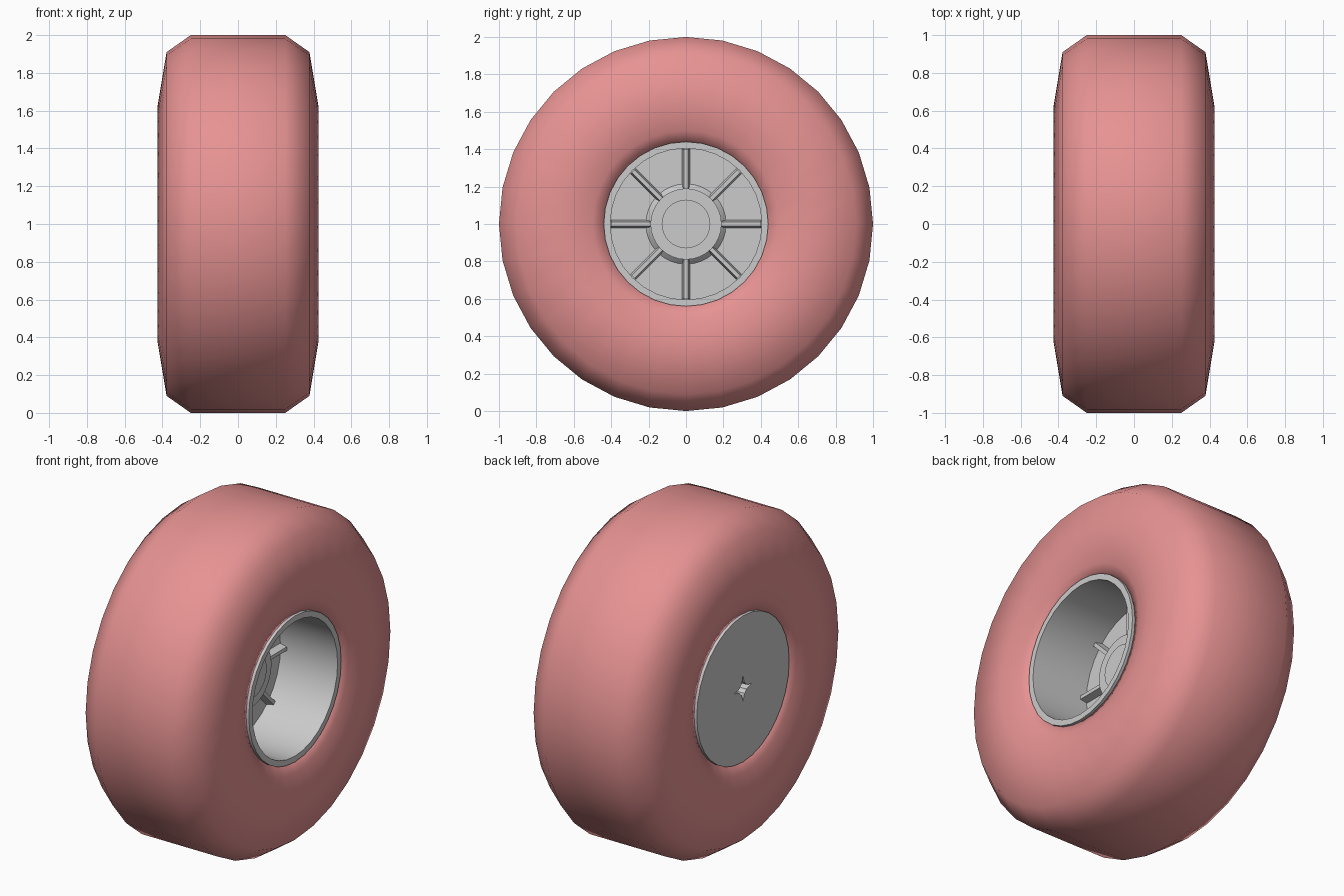
import bpy, bmesh
from math import sin, cos, pi, radians
from mathutils import Matrix, Vector

if "Cube" in bpy.data.objects:
    bpy.data.objects.remove(bpy.data.objects["Cube"])

SIDES = 32
CENTRE = Vector((0, 0, 1))


def finish(bm, name, angle, material=None):
    bmesh.ops.remove_doubles(bm, verts=bm.verts, dist=1e-5)
    bmesh.ops.recalc_face_normals(bm, faces=bm.faces)
    mesh = bpy.data.meshes.new(name)
    bm.to_mesh(mesh)
    bm.free()
    obj = bpy.data.objects.new(name, mesh)
    bpy.context.collection.objects.link(obj)
    obj.location = CENTRE
    if material:
        mesh.materials.append(material)
    bpy.ops.object.select_all(action='DESELECT')
    obj.select_set(True)
    bpy.context.view_layer.objects.active = obj
    bpy.ops.object.shade_smooth_by_angle(angle=radians(angle))
    return obj


def lathe(name, profile, angle, closed=False, material=None):
    """Turn (x, radius) points about the x axis; a radius may depend on the side."""
    bm = bmesh.new()
    rings = []
    for x, r in profile:
        ring = []
        for i in range(SIDES):
            a = 2 * pi * i / SIDES
            rad = r(i) if callable(r) else r
            ring.append(bm.verts.new((x, rad * cos(a), rad * sin(a))))
        rings.append(ring)
    pairs = list(zip(rings, rings[1:]))
    if closed:
        pairs.append((rings[-1], rings[0]))
    for a, b in pairs:
        for i in range(SIDES):
            j = (i + 1) % SIDES
            bm.faces.new((a[i], a[j], b[j], b[i]))
    return finish(bm, name, angle, material)


# Tyre: mirrored sidewall profile with crisp tread shoulders
rubber = bpy.data.materials.new("tyre_red")
rubber.diffuse_color = (0.80, 0.29, 0.29, 1)
rubber.use_nodes = True
rubber.node_tree.nodes["Principled BSDF"].inputs["Base Color"].default_value = rubber.diffuse_color
side = [(0.36, 0.435), (0.385, 0.50), (0.425, 0.63), (0.378, 0.91), (0.25, 1.0)]
tyre = lathe("tyre", side + [(-x, r) for x, r in reversed(side)], 70,
             closed=True, material=rubber)
sharp = tyre.data.attributes.get("sharp_edge") or \
    tyre.data.attributes.new("sharp_edge", 'BOOLEAN', 'EDGE')
for e in tyre.data.edges:
    ends = [tyre.data.vertices[v].co for v in e.vertices]
    sharp.data[e.index].value = all(
        abs(abs(p.x) - 0.25) < 1e-4 and p.yz.length > 0.95 for p in ends) \
        and abs(ends[0].x - ends[1].x) < 1e-4


# Rim: closed back with a cross-shaped axle socket, deep open front and hub
def cross(i):
    return {0: 0.085, 1: 0.045, 7: 0.045}.get(i % 8, 0.035)


lathe("rim", [
    (-0.26, 0), (-0.26, cross), (-0.38, cross), (-0.38, 0.12), (-0.38, 0.44),
    (0.38, 0.44), (0.38, 0.405), (0.0, 0.405), (0.0, 0.215), (0.025, 0.19),
    (0.09, 0.19), (0.09, 0.13), (0.10, 0.13), (0.10, 0)], 30)

# Spokes: eight tapered ribs from hub to barrel
bm = bmesh.new()
for k in range(8):
    turn = Matrix.Rotation(k * pi / 4, 4, 'X')
    made = bmesh.ops.create_cube(bm, size=1)["verts"]
    for v in made:
        top = v.co.x > 0
        width = 0.022 if top else 0.045
        outer = v.co.y > 0
        v.co = turn @ Vector((0.045 if top else -0.01,
                              0.40 if outer else 0.17,
                              width * (1 if v.co.z > 0 else -1) / 2))
finish(bm, "spokes", 30)
